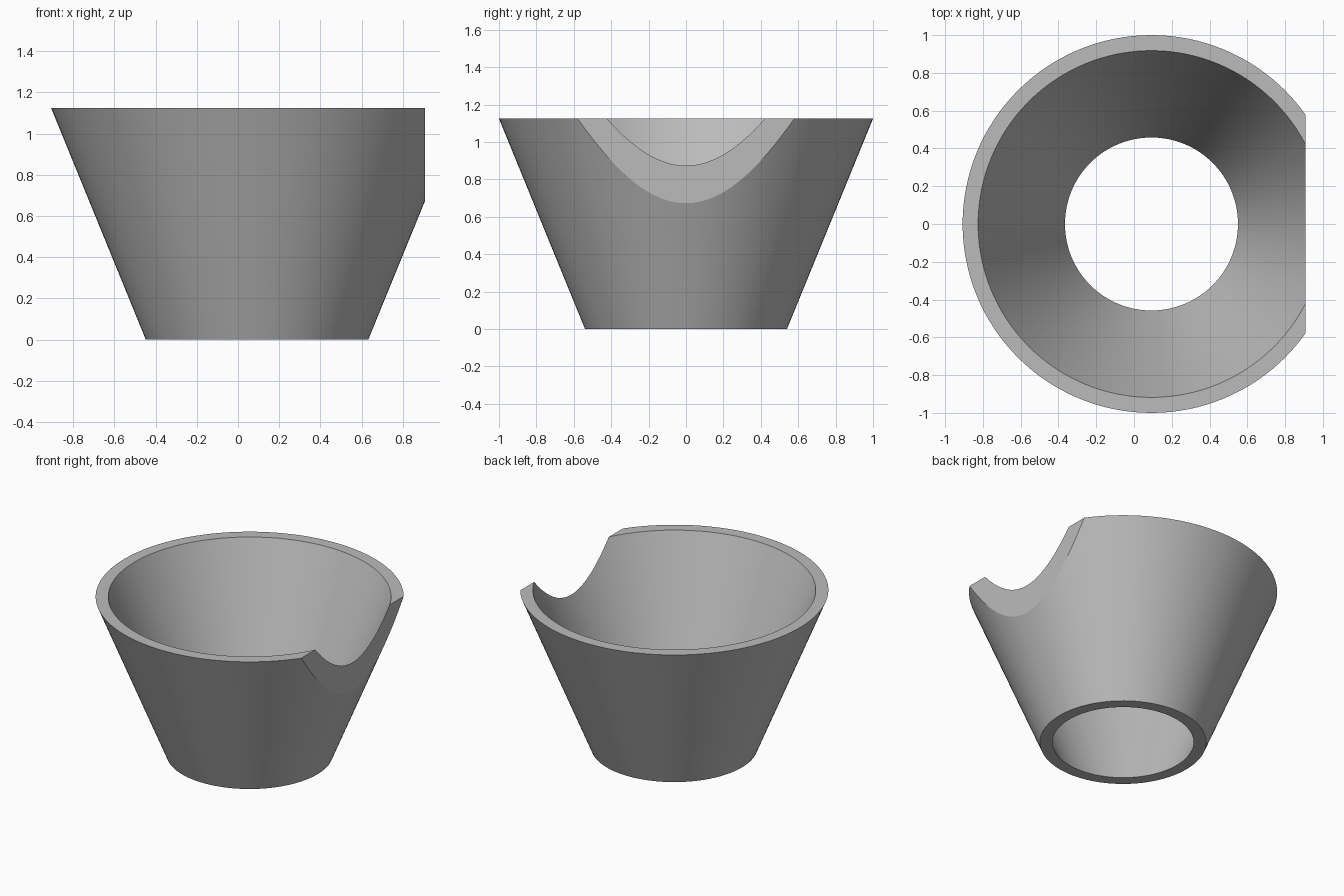
import bpy
import bmesh
import math
from mathutils import Matrix

cube = bpy.data.objects.get("Cube")
if cube:
    bpy.data.objects.remove(cube, do_unlink=True)

SEGMENTS = 128
HEIGHT = 1.125
AXIS_X = 0.0925   # the flat cut shifts the cone axis off centre
CUT_X = 0.9075

# Plain grey material
grey = bpy.data.materials.new("plain grey")
grey.use_nodes = True
colour = (0.5, 0.5, 0.5, 1)
grey.diffuse_color = colour
grey.node_tree.nodes["Principled BSDF"].inputs["Base Color"].default_value = colour

# Wall cross-section: outer bottom, outer top, inner top, inner bottom
profile = [(0.54, 0), (1.0, HEIGHT), (0.918, HEIGHT), (0.458, 0)]

# Revolve the section into an open, tapered shell
bm = bmesh.new()
verts = [bm.verts.new((r, 0, z)) for r, z in profile]
edges = [bm.edges.new((verts[i], verts[(i + 1) % 4])) for i in range(4)]
bmesh.ops.spin(bm, geom=verts + edges, cent=(0, 0, 0), axis=(0, 0, 1),
               angle=math.tau, steps=SEGMENTS, use_merge=False)
bmesh.ops.remove_doubles(bm, verts=bm.verts, dist=0.0001)
bmesh.ops.transform(bm, matrix=Matrix.Translation((AXIS_X, 0, 0)), verts=bm.verts)

# Slice off the side with an upright plane and cap the wall
bmesh.ops.bisect_plane(bm, geom=bm.verts[:] + bm.edges[:] + bm.faces[:],
                       plane_co=(CUT_X, 0, 0), plane_no=(1, 0, 0), clear_outer=True)
rim = [e for e in bm.edges if e.is_boundary]
bmesh.ops.triangle_fill(bm, edges=rim, use_beauty=True, normal=(1, 0, 0))
bmesh.ops.recalc_face_normals(bm, faces=bm.faces)

mesh = bpy.data.meshes.new("tapered_shell")
bm.to_mesh(mesh)
bm.free()
shell = bpy.data.objects.new("tapered_shell", mesh)
bpy.context.collection.objects.link(shell)
mesh.materials.append(grey)

# Smooth walls with crisp rims and cut
bpy.ops.object.select_all(action="DESELECT")
shell.select_set(True)
bpy.context.view_layer.objects.active = shell
bpy.ops.object.shade_smooth_by_angle(angle=math.radians(20))
